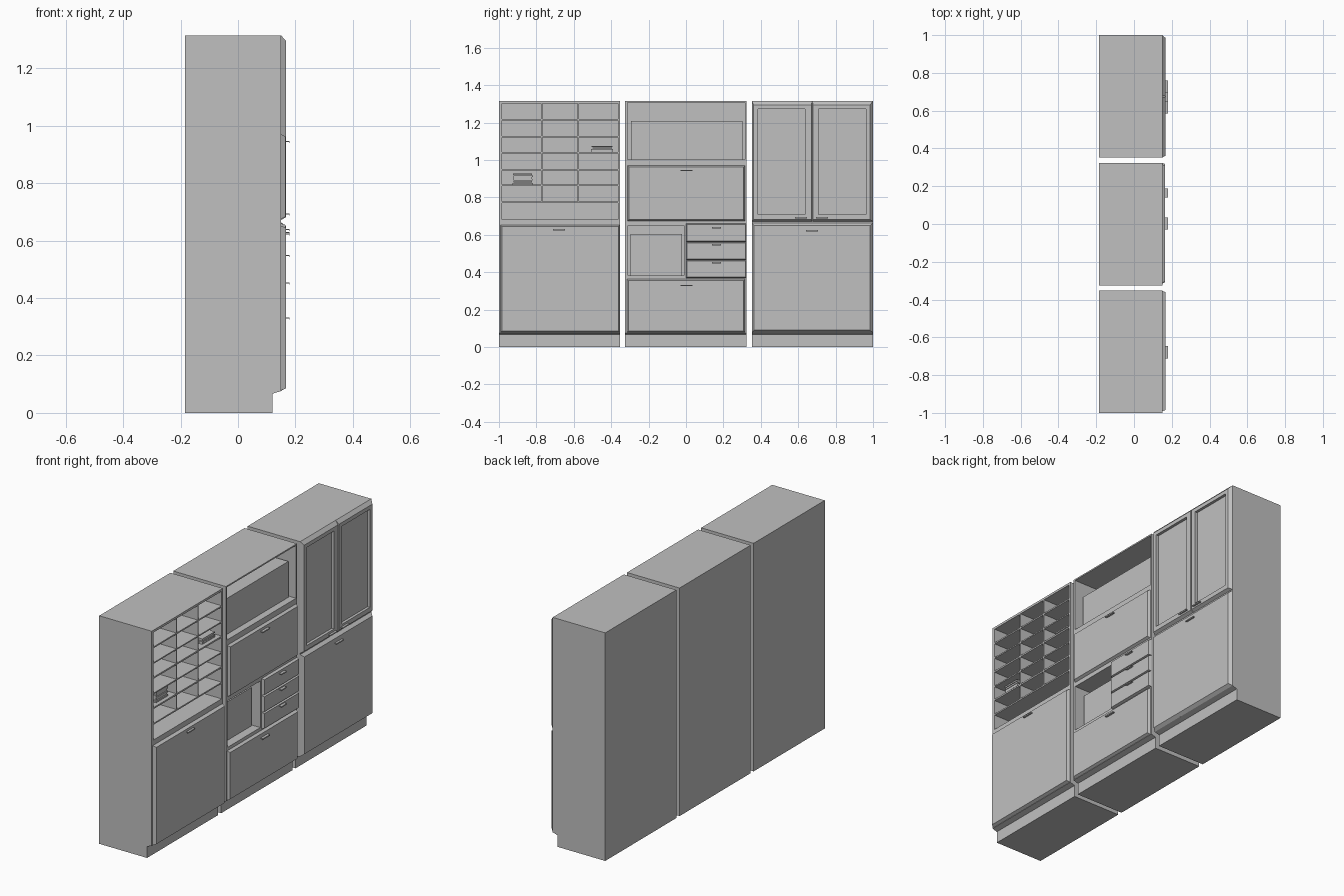
import bpy, bmesh, random

if "Cube" in bpy.data.objects:
    bpy.data.objects.remove(bpy.data.objects["Cube"])

random.seed(4)
grey = bpy.data.materials.new("plain_grey")
grey.diffuse_color = (0.53, 0.53, 0.53, 1)
grey.use_nodes = True
grey.node_tree.nodes["Principled BSDF"].inputs["Base Color"].default_value = grey.diffuse_color

BACK, FACE, FRONT, H = -0.185, 0.15, 0.168, 1.315


def finish(name, bm):
    bmesh.ops.recalc_face_normals(bm, faces=bm.faces)
    me = bpy.data.meshes.new(name)
    bm.to_mesh(me)
    bm.free()
    me.materials.append(grey)
    ob = bpy.data.objects.new(name, me)
    bpy.context.collection.objects.link(ob)
    return ob


def loft(bm, rings):
    """Stack of rectangles (x, y0, y1, z0, z1) joined along x and capped."""
    loops = [[bm.verts.new((x, y, z)) for y, z in ((a, c), (b, c), (b, d), (a, d))]
             for x, a, b, c, d in rings]
    for p, q in zip(loops, loops[1:]):
        for i in range(4):
            j = (i + 1) % 4
            bm.faces.new((p[i], p[j], q[j], q[i]))
    bm.faces.new(loops[0])
    bm.faces.new(loops[-1])


def box(bm, x0, x1, y0, y1, z0, z1):
    loft(bm, [(x0, y0, y1, z0, z1), (x1, y0, y1, z0, z1)])


def carcass(name, y0, y1, holes=()):
    """Cabinet side profile with a toe kick, extruded, with niches cut in."""
    bm = bmesh.new()
    prof = [(BACK, 0), (0.12, 0), (0.12, 0.067), (FACE, 0.076), (FACE, H), (BACK, H)]
    f = bm.faces.new([bm.verts.new((x, y0, z)) for x, z in prof])
    ext = bmesh.ops.extrude_face_region(bm, geom=[f])["geom"]
    bmesh.ops.translate(bm, vec=(0, y1 - y0, 0),
                        verts=[v for v in ext if isinstance(v, bmesh.types.BMVert)])
    ob = finish(name, bm)
    if holes:
        bm = bmesh.new()
        for h in holes:
            box(bm, -0.165, FACE + 0.05, *h)
        cutter = finish("niche_cutter", bm)
        cutter.hide_render = True
        mod = ob.modifiers.new("niches", 'BOOLEAN')
        mod.operation, mod.solver, mod.object = 'DIFFERENCE', 'EXACT', cutter
        me = bpy.data.meshes.new_from_object(
            ob.evaluated_get(bpy.context.evaluated_depsgraph_get()))
        ob.modifiers.clear()
        ob.data = me
        bpy.data.objects.remove(cutter)
    return ob


def front(name, y0, y1, z0, z1, bev=(0.008,) * 4, recess=None, x=FRONT):
    """Door or drawer front; bev = left, right, bottom, top slopes."""
    rings = [(FACE - 0.004, y0, y1, z0, z1), (FACE, y0, y1, z0, z1),
             (x, y0 + bev[0], y1 - bev[1], z0 + bev[2], z1 - bev[3])]
    if recess:
        rings += [(x, *recess), (x - 0.016, *recess)]
    bm = bmesh.new()
    loft(bm, rings)
    return finish(name, bm)


def handle(y, z, w=0.064):
    bm = bmesh.new()
    box(bm, 0.163, 0.180, y - w / 2, y + w / 2, z - 0.002, z + 0.002)
    box(bm, 0.177, 0.180, y - w / 2, y + w / 2, z - 0.005, z + 0.002)
    finish("handle", bm)


def books(y0, y1, z0, z1, n):
    bm = bmesh.new()
    t = (z1 - z0) / n
    for i in range(n):
        a, b, c = (random.uniform(0, 0.008) for _ in range(3))
        box(bm, 0.0, 0.13 - c, y0 + a, y1 - b, z0 + i * t, z0 + (i + 0.88) * t)
    finish("book_stack", bm)


# left cabinet: pigeonholes over one door
cols = [(-0.983, -0.775), (-0.768, -0.580), (-0.572, -0.363)]
rows = [(1.219, 1.302), (1.128, 1.211), (1.044, 1.121),
        (0.952, 1.035), (0.869, 0.945), (0.778, 0.860)]
cells = [c + r for c in cols for r in rows] + [(-0.983, -0.363, 0.682, 0.770)]
carcass("shelf_cabinet", -1.0, -0.352, cells)
front("shelf_cabinet_door", -0.992, -0.354, 0.078, 0.652)
handle(-0.679, 0.628)
books(-0.508, -0.390, 1.044, 1.077, 4)
books(-0.930, -0.818, 0.869, 0.930, 6)

# middle cabinet: two appliance niches, flap, drawers
carcass("appliance_cabinet", -0.325, 0.323,
        [(-0.313, 0.315, 1.003, 1.307), (-0.311, -0.011, 0.382, 0.650)])
for name, y0, y1, z0, z1, x in (("wide_appliance", -0.295, 0.302, 1.003, 1.210, 0.11),
                                ("small_appliance", -0.297, -0.021, 0.382, 0.604, 0.10)):
    bm = bmesh.new()
    box(bm, -0.166, x, y0, y1, z0 - 0.002, z1)
    finish(name, bm)
front("flap_door", -0.312, 0.316, 0.675, 0.971, x=0.165)
front("bottom_drawer", -0.316, 0.316, 0.078, 0.363, x=0.165)
handle(0.003, 0.946)
handle(0.003, 0.331)
for z0, z1, hz in ((0.563, 0.660, 0.639), (0.466, 0.562, 0.548), (0.370, 0.465, 0.452)):
    front("small_drawer", 0.0, 0.323, z0, z1, bev=(0.005,) * 4, x=0.165)
    handle(0.163, hz, 0.048)

# right cabinet: two recessed-panel doors over one large door
carcass("tall_cabinet", 0.352, 1.0)
front("upper_door_left", 0.352, 0.674, 0.672, H, (0.010, 0.003, 0.010, 0.020),
      (0.385, 0.636, 0.708, 1.273))
front("upper_door_right", 0.676, 1.0, 0.672, H, (0.003, 0.016, 0.010, 0.020),
      (0.709, 0.962, 0.708, 1.273))
front("lower_door", 0.352, 1.0, 0.076, 0.664, (0.012, 0.016, 0.014, 0.014))
handle(0.616, 0.693)
handle(0.728, 0.693)
handle(0.674, 0.623)
